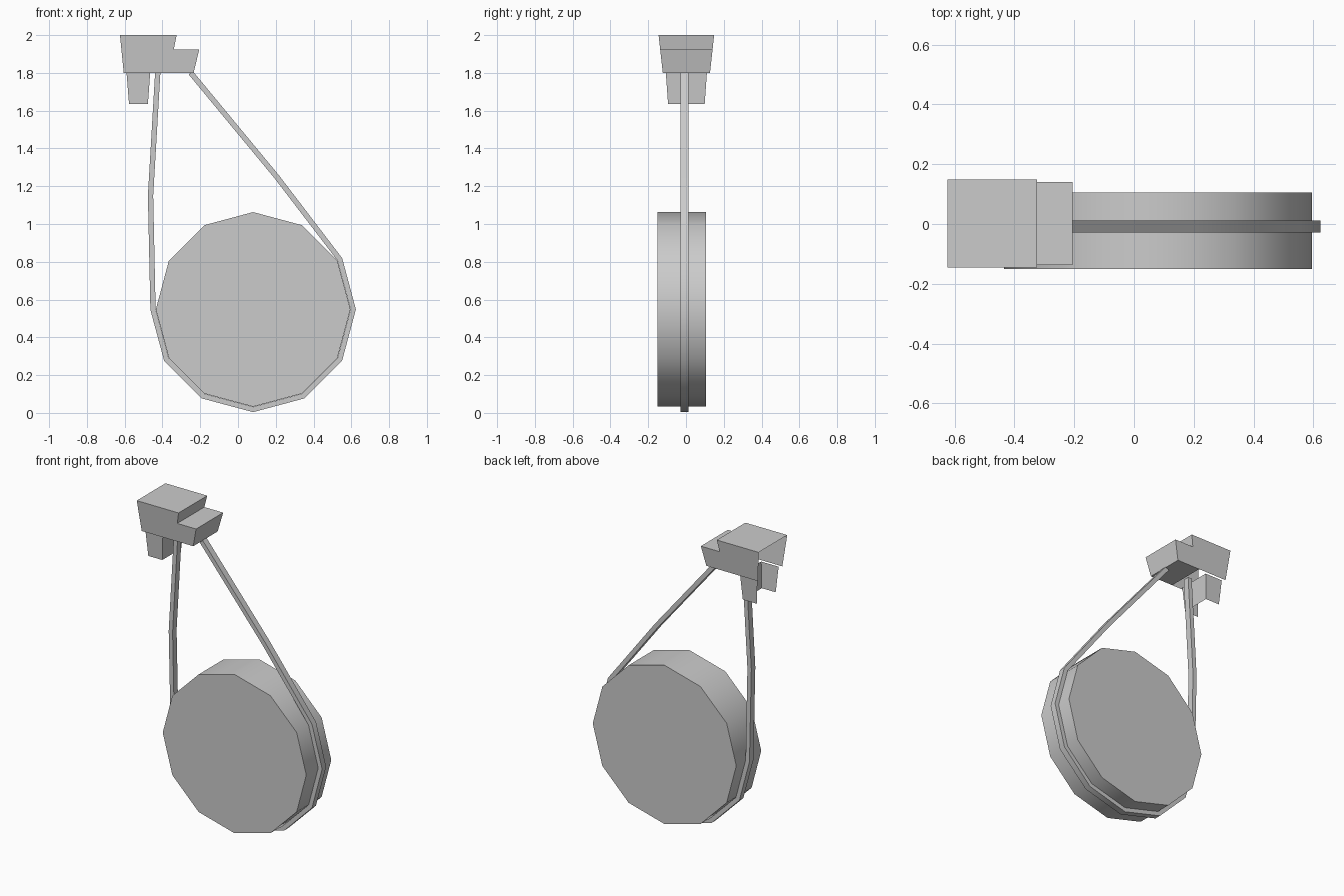
import bpy, bmesh, math
from mathutils import Vector

cube = bpy.data.objects.get("Cube")
if cube:
    bpy.data.objects.remove(cube, do_unlink=True)

grey = bpy.data.materials.new("plain grey")
grey.use_nodes = True
grey.diffuse_color = (0.6, 0.6, 0.6, 1)
grey.node_tree.nodes["Principled BSDF"].inputs["Base Color"].default_value = (0.6, 0.6, 0.6, 1)


def finish(name, bm, smooth=False, recalc=True):
    if recalc:
        bmesh.ops.recalc_face_normals(bm, faces=bm.faces)
    mesh = bpy.data.meshes.new(name)
    bm.to_mesh(mesh)
    bm.free()
    mesh.materials.append(grey)
    obj = bpy.data.objects.new(name, mesh)
    bpy.context.collection.objects.link(obj)
    if smooth:
        bpy.ops.object.select_all(action='DESELECT')
        obj.select_set(True)
        bpy.context.view_layer.objects.active = obj
        bpy.ops.object.shade_smooth_by_angle(angle=math.radians(40))
    return obj


def shell(name, profile, half_depth, open_edges):
    """Sheet-walled block: an xz outline with tapered depth, some sides left open."""
    bm = bmesh.new()
    front = [bm.verts.new((x, 0.002 - half_depth(z), z)) for x, z in profile]
    back = [bm.verts.new((x, 0.002 + half_depth(z), z)) for x, z in profile]
    bm.faces.new(front)
    bm.faces.new(back[::-1])
    n = len(profile)
    for i in range(n):
        if i not in open_edges:
            j = (i + 1) % n
            bm.faces.new((front[j], front[i], back[i], back[j]))
    return finish(name, bm)


# Twelve-sided drum
CX, CZ = 0.08, 0.548


def ring(radius, start, stop):
    return [Vector((CX + radius * math.cos(math.radians(a)), CZ + radius * math.sin(math.radians(a))))
            for a in range(start, stop, 30)]


bm = bmesh.new()
rim = ring(0.515, 0, 360)
front = bm.faces.new([bm.verts.new((p.x, -0.15, p.y)) for p in rim])
made = bmesh.ops.extrude_face_region(bm, geom=[front], use_keep_orig=True)
bmesh.ops.translate(bm, vec=(0, 0.256, 0),
                    verts=[g for g in made["geom"] if isinstance(g, bmesh.types.BMVert)])
finish("drum", bm, smooth=True)

# Strap that runs down from the head, under the drum and back up
path = [Vector((-0.425, 1.8)), Vector((-0.463, 1.15))]
path += ring(0.53, 180, 400)
path += [Vector((0.205, 1.25)), Vector((-0.25, 1.8))]
bm = bmesh.new()
sections = []
for i, p in enumerate(path):
    a = (p - path[max(i - 1, 0)]).normalized()
    b = (path[min(i + 1, len(path) - 1)] - p).normalized()
    t = (a + b).normalized()
    side = Vector((-t.y, t.x)) * 0.014
    sections.append([bm.verts.new((p.x + s * side.x, y, p.y + s * side.y))
                     for s, y in ((-1, -0.029), (1, -0.029), (1, 0.012), (-1, 0.012))])
for s, t in zip(sections, sections[1:]):
    for k in range(4):
        m = (k + 1) % 4
        bm.faces.new((s[k], s[m], t[m], t[k]))
bm.faces.new(sections[0])
bm.faces.new(sections[-1])
finish("strap", bm, smooth=True)

# Stepped head, open on its left end and behind the bottom plate
shell("head",
      [(-0.605, 1.8), (-0.4, 1.8), (-0.235, 1.8), (-0.205, 1.925),
       (-0.34, 1.925), (-0.325, 2.0), (-0.625, 2.0)],
      lambda z: 0.125 + (z - 1.8) * 0.11, {0, 6})

# Short leg below the head, open at the top, bottom and end
shell("leg",
      [(-0.577, 1.635), (-0.477, 1.635), (-0.465, 1.8), (-0.59, 1.8)],
      lambda z: 0.097 + (z - 1.635) * 0.07, {0, 2, 3})
